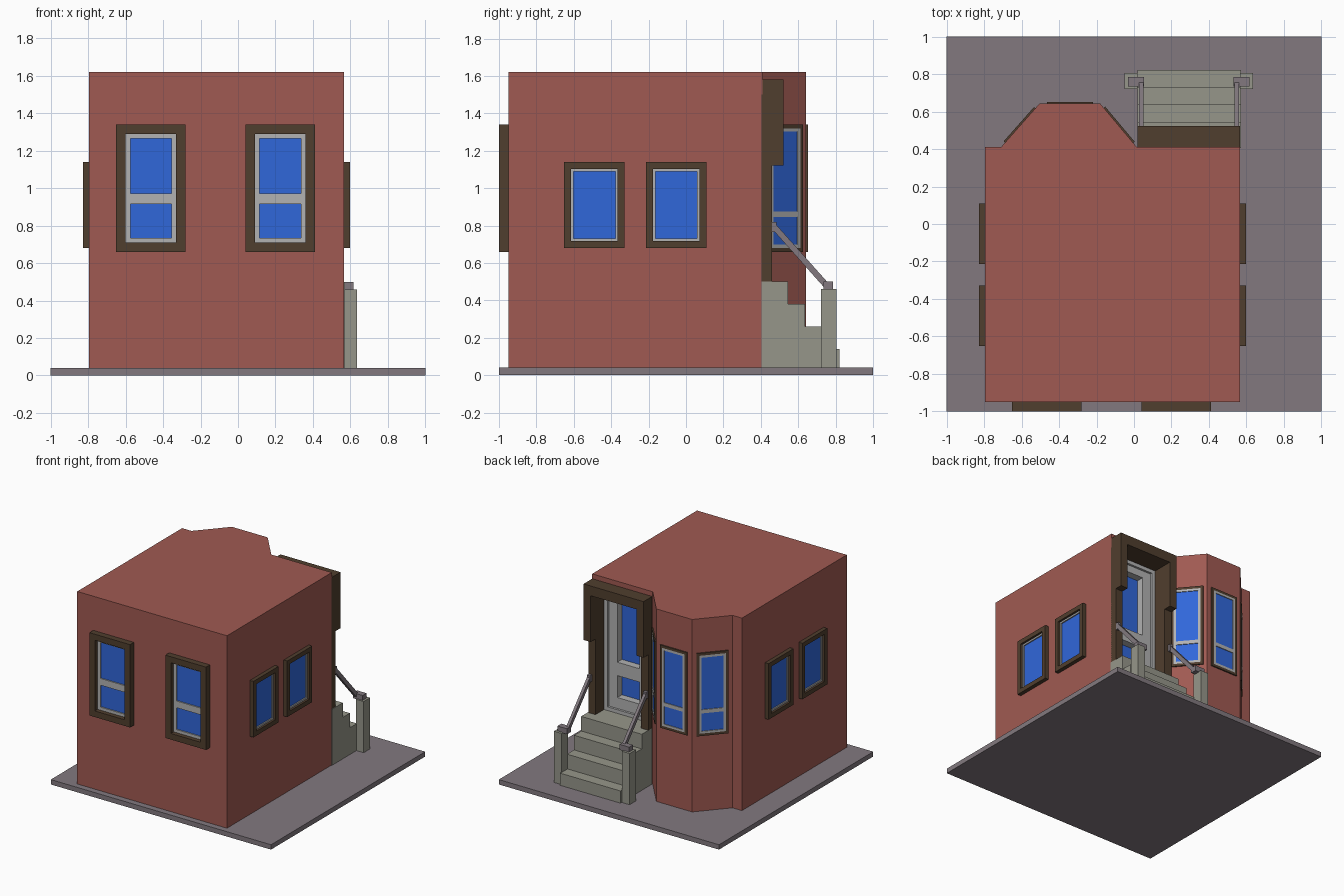
import bpy, bmesh, math
from mathutils import Matrix, Vector

if "Cube" in bpy.data.objects:
    bpy.data.objects.remove(bpy.data.objects["Cube"], do_unlink=True)


def material(name, srgb):
    lin = [((c / 255 + 0.055) / 1.055) ** 2.4 for c in srgb] + [1]
    m = bpy.data.materials.new(name)
    m.use_nodes = True
    m.diffuse_color = lin
    m.node_tree.nodes["Principled BSDF"].inputs["Base Color"].default_value = lin
    return m


BRICK = material("brick red", (160, 90, 82))
WOOD = material("dark wood", (80, 62, 46))
WHITE = material("pale grey paint", (178, 178, 178))
GLASS = material("blue glass", (48, 103, 218))
STONE = material("step stone", (150, 150, 138))
PAVING = material("paving grey", (130, 121, 127))


def finish(name, bm, mat, matrix=Matrix()):
    bmesh.ops.recalc_face_normals(bm, faces=bm.faces)
    mesh = bpy.data.meshes.new(name)
    bm.to_mesh(mesh)
    bm.free()
    mesh.materials.append(mat)
    obj = bpy.data.objects.new(name, mesh)
    obj.matrix_world = matrix
    bpy.context.scene.collection.objects.link(obj)
    return obj


def boxes(name, mat, spans, matrix=Matrix()):
    """Each span is (x0, x1, y0, y1, z0, z1)."""
    bm = bmesh.new()
    for x0, x1, y0, y1, z0, z1 in spans:
        size = Matrix.Diagonal((x1 - x0, y1 - y0, z1 - z0, 1))
        centre = Matrix.Translation(((x0 + x1) / 2, (y0 + y1) / 2, (z0 + z1) / 2))
        bmesh.ops.create_cube(bm, size=1, matrix=centre @ size)
    return finish(name, bm, mat, matrix)


def prism(name, mat, outline, z0, z1):
    bm = bmesh.new()
    face = bm.faces.new([bm.verts.new((x, y, z0)) for x, y in outline])
    top = bmesh.ops.extrude_face_region(bm, geom=[face])["geom"]
    bmesh.ops.translate(bm, vec=(0, 0, z1 - z0),
                        verts=[v for v in top if isinstance(v, bmesh.types.BMVert)])
    return finish(name, bm, mat)


def ring(w, z0, z1, border, y0, y1):
    """Four bars of a rectangular frame, w wide."""
    h = w / 2
    return [(-h, -h + border, y0, y1, z0, z1), (h - border, h, y0, y1, z0, z1),
            (-h + border, h - border, y0, y1, z0, z0 + border),
            (-h + border, h - border, y0, y1, z1 - border, z1)]


def window(name, x, y, angle, w, z0, z1, depth, border, sash, bar=None):
    place = Matrix.Translation((x, y, 0)) @ Matrix.Rotation(angle, 4, 'Z')
    boxes(name + "_frame", WOOD, ring(w, z0, z1, border, -depth, 0.01), place)
    w2, a, b = w - 2 * border, z0 + border, z1 - border
    parts = ring(w2, a, b, sash, -0.014, 0.01)
    if bar:
        parts.append((-w2 / 2 + sash, w2 / 2 - sash, -0.014, 0.01, *bar))
    boxes(name + "_sash", WHITE, parts, place)
    boxes(name + "_glass", GLASS, [(-w2 / 2 + sash, w2 / 2 - sash, -0.004, 0.004,
                                    a + sash, b - sash)], place)


# Ground slab and house body with bay
boxes("ground", PAVING, [(-1, 1, -1, 1, 0, 0.04)])
bay = [(0.015, 0.41), (-0.18, 0.642), (-0.505, 0.642), (-0.71, 0.41)]
house = prism("house_body", BRICK,
              [(-0.795, -0.95), (0.565, -0.95), (0.565, 0.41)] + bay + [(-0.795, 0.41)],
              0.04, 1.62)

# Door recess
cutter = boxes("door_recess_cutter", BRICK, [(0.06, 0.525, 0.25, 0.6, 0.49, 1.53)])
cutter.hide_render = True
cutter.hide_viewport = True
cut = house.modifiers.new("door_recess", 'BOOLEAN')
cut.operation = 'DIFFERENCE'
cut.solver = 'EXACT'
cut.object = cutter

# Wall windows
for i, x in enumerate((-0.465, 0.225)):
    window(f"front_window_{i}", x, -0.95, 0, 0.37, 0.66, 1.34, 0.05, 0.05, 0.025,
           (0.915, 0.97))
for side, x, angle in (("left", 0.565, math.pi / 2), ("right", -0.795, -math.pi / 2)):
    for i, y in enumerate((-0.49, -0.052)):
        window(f"{side}_window_{i}", x, y, angle, 0.324, 0.68, 1.14, 0.032, 0.037, 0.013)

# Bay windows, one on each facet
for i in range(3):
    p, q = Vector(bay[i]), Vector(bay[i + 1])
    mid, along = (p + q) / 2, q - p
    window(f"bay_window_{i}", mid.x, mid.y, math.atan2(along.y, -along.x) * -1,
           0.245, 0.66, 1.34, 0.032, 0.02, 0.018, (0.845, 0.875))

# Wooden door surround, deeper in its upper part
surround = [(0.02, 0.565, 0.405, 0.522, 1.5, 1.58), (0.06, 0.525, 0.33, 0.41, 1.5, 1.53)]
for outer, inner, liner in ((0.02, 0.085, 0.06), (0.565, 0.5, 0.525)):
    a, b = sorted((outer, inner))
    c, d = sorted((liner, inner))
    surround += [(a, b, 0.405, 0.46, 0.5, 1.12), (a, b, 0.405, 0.522, 1.12, 1.5),
                 (c, d, 0.25, 0.41, 0.49, 1.5)]
boxes("door_surround", WOOD, surround)

# Door with two glazed openings
at_door = Matrix.Translation((0.2925, 0, 0))
boxes("door_casing", WHITE, ring(0.415, 0.5, 1.5, 0.03, 0.27, 0.348), at_door)
low, mid_low, mid_high, high = 0.62, 0.8, 0.91, 1.41
boxes("door", WHITE, [(-0.18, -0.1, 0.26, 0.33, 0.5, 1.48), (0.1, 0.18, 0.26, 0.33, 0.5, 1.48)]
      + [(-0.1, 0.1, 0.26, 0.33, a, b)
         for a, b in ((0.5, low), (mid_low, mid_high), (high, 1.48))], at_door)
boxes("door_glass", GLASS, [(-0.1, 0.1, 0.262, 0.27, a, b)
                            for a, b in ((low, mid_low), (mid_high, high))], at_door)

# Steps and landing
boxes("steps", STONE, [(0.02, 0.57, 0.405, 0.545 + 0.092 * i, 0.04, 0.5 - 0.12 * i)
                       for i in range(4)])
boxes("landing", STONE, [(0.06, 0.525, 0.25, 0.41, 0.48, 0.5)])

# Stair posts, caps and sloping handrails
for side, s in (("left", 1), ("right", -1)):
    place = Matrix.Translation((0.2925, 0, 0)) @ Matrix.Diagonal((s, 1, 1, 1))
    x0, x1 = sorted((s * 0.273, s * 0.343))
    c0, c1 = sorted((s * 0.238, s * 0.325))
    shift = Matrix.Translation((0.2925, 0, 0))
    boxes(side + "_post", STONE, [(x0, x1, 0.722, 0.805, 0.04, 0.46)], shift)
    boxes(side + "_post_cap", PAVING, [(c0, c1, 0.735, 0.785, 0.455, 0.5)], shift)
    r = s * 0.255
    boxes(side + "_rail_bracket", PAVING,
          [(r - 0.014, r + 0.014, 0.455, 0.485, 0.765, 0.82)], shift)
    top, foot = Vector((r, 0.47, 0.795)), Vector((r, 0.755, 0.475))
    run = foot - top
    tilt = Matrix.Rotation(math.atan2(run.z, run.y), 4, 'X')
    boxes(side + "_handrail", PAVING, [(-0.012, 0.012, 0, run.length, -0.016, 0.016)],
          shift @ Matrix.Translation(top) @ tilt)
